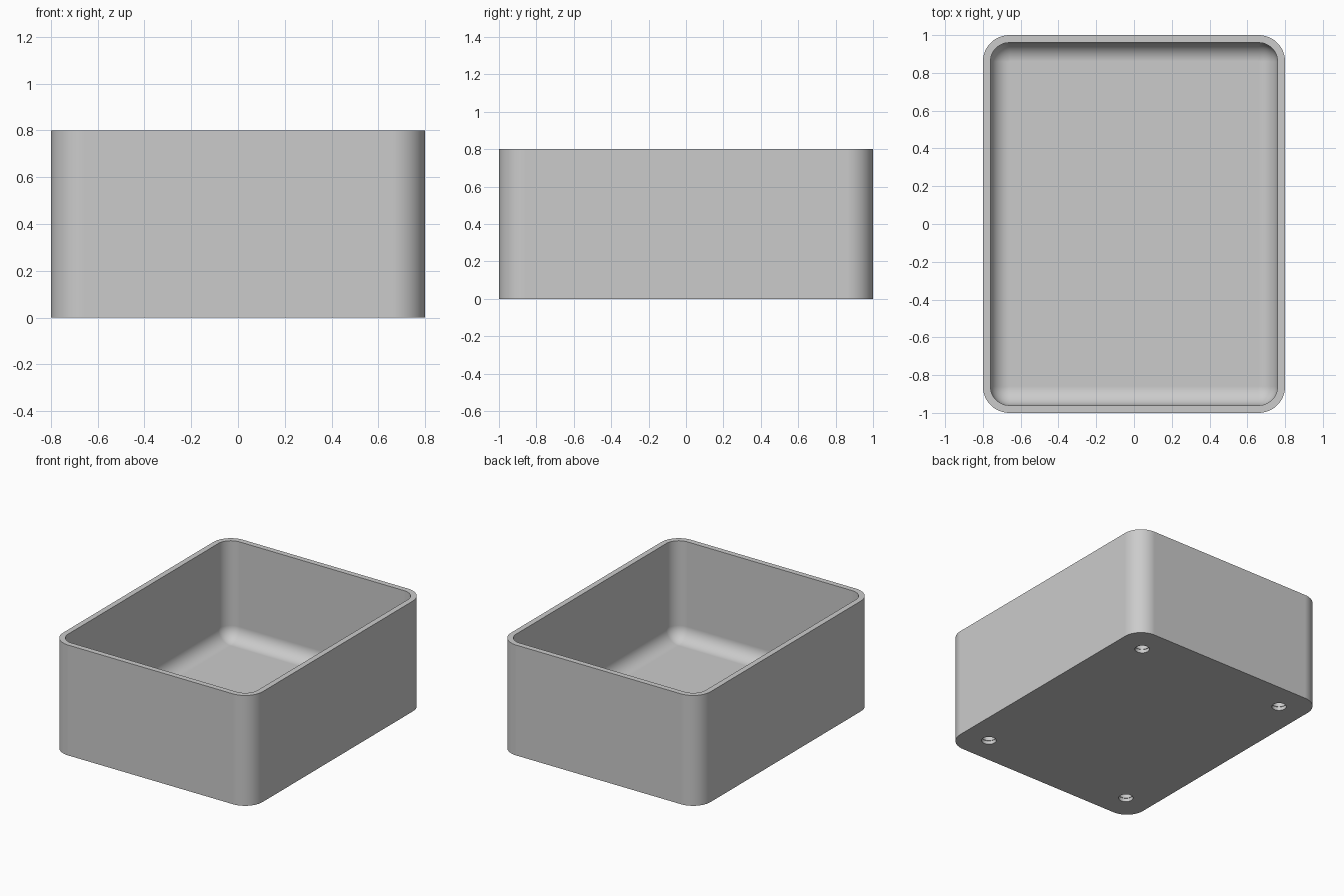
import bpy, bmesh, math

cube = bpy.data.objects.get("Cube")
if cube:
    bpy.data.objects.remove(cube, do_unlink=True)

HALF_X, HALF_Y, HEIGHT = 0.8, 1.0, 0.8
WALL, FLOOR = 0.04, 0.085
CORNER, FILLET = 0.14, 0.1
HOLE_INSET = 0.2
HOLE_STEPS = [(0.049, 0.025), (0.045, 0.06)]  # radius, depth
ARC_STEPS = 12

grey = bpy.data.materials.new("grey_plastic")
grey.use_nodes = True
colour = (0.6, 0.6, 0.6, 1)
grey.diffuse_color = colour
grey.node_tree.nodes["Principled BSDF"].inputs["Base Color"].default_value = colour


def rounded_ring(bm, inset, z):
    """Rounded rectangle of vertices, inset from the outer wall."""
    radius = max(CORNER - inset, 0)
    ring = []
    for quarter, (sx, sy) in enumerate([(1, 1), (-1, 1), (-1, -1), (1, -1)]):
        cx = sx * (HALF_X - inset - radius)
        cy = sy * (HALF_Y - inset - radius)
        for i in range(ARC_STEPS + 1):
            a = (quarter + i / ARC_STEPS) * math.pi / 2
            ring.append(bm.verts.new((cx + radius * math.cos(a),
                                      cy + radius * math.sin(a), z)))
    return ring


# Tray shell: outer wall, rim, inner wall, then the floor fillet
profile = [(0, 0), (0, HEIGHT), (WALL, HEIGHT)]
for i in range(ARC_STEPS + 1):
    a = i / ARC_STEPS * math.pi / 2
    profile.append((WALL + FILLET * (1 - math.cos(a)),
                    FLOOR + FILLET * (1 - math.sin(a))))

bm = bmesh.new()
rings = [rounded_ring(bm, inset, z) for inset, z in profile]
for low, high in zip(rings, rings[1:]):
    for i in range(len(low)):
        j = (i + 1) % len(low)
        bm.faces.new((low[i], low[j], high[j], high[i]))
bm.faces.new(rings[0][::-1])
bm.faces.new(rings[-1])
bmesh.ops.remove_doubles(bm, verts=bm.verts, dist=0.0001)
bmesh.ops.recalc_face_normals(bm, faces=bm.faces)
mesh = bpy.data.meshes.new("storage_tray")
bm.to_mesh(mesh)
bm.free()
mesh.materials.append(grey)
tray = bpy.data.objects.new("storage_tray", mesh)
bpy.context.collection.objects.link(tray)


def cut_recess(x, y, radius, depth):
    """Cut a round blind hole up into the underside."""
    bpy.ops.mesh.primitive_cylinder_add(vertices=32, radius=radius,
                                        depth=2 * depth, location=(x, y, 0))
    cutter = bpy.context.object
    cutter.name = "recess_cutter"
    cutter.hide_render = True
    cutter.data.materials.append(grey)
    cut = tray.modifiers.new("recess", "BOOLEAN")
    cut.operation = "DIFFERENCE"
    cut.solver = "EXACT"
    cut.object = cutter
    bpy.ops.object.select_all(action="DESELECT")
    tray.select_set(True)
    bpy.context.view_layer.objects.active = tray
    bpy.ops.object.modifier_apply(modifier=cut.name)
    bpy.data.objects.remove(cutter, do_unlink=True)


# Four stepped round recesses under the floor
for sx in (-1, 1):
    for sy in (-1, 1):
        for radius, depth in HOLE_STEPS:
            cut_recess(sx * (HALF_X - HOLE_INSET), sy * (HALF_Y - HOLE_INSET),
                       radius, depth)

# Smooth corners with flat, evenly shaded walls
bpy.ops.object.shade_smooth_by_angle(angle=math.radians(30))
flat_walls = tray.modifiers.new("flat_walls", "WEIGHTED_NORMAL")
flat_walls.keep_sharp = True
